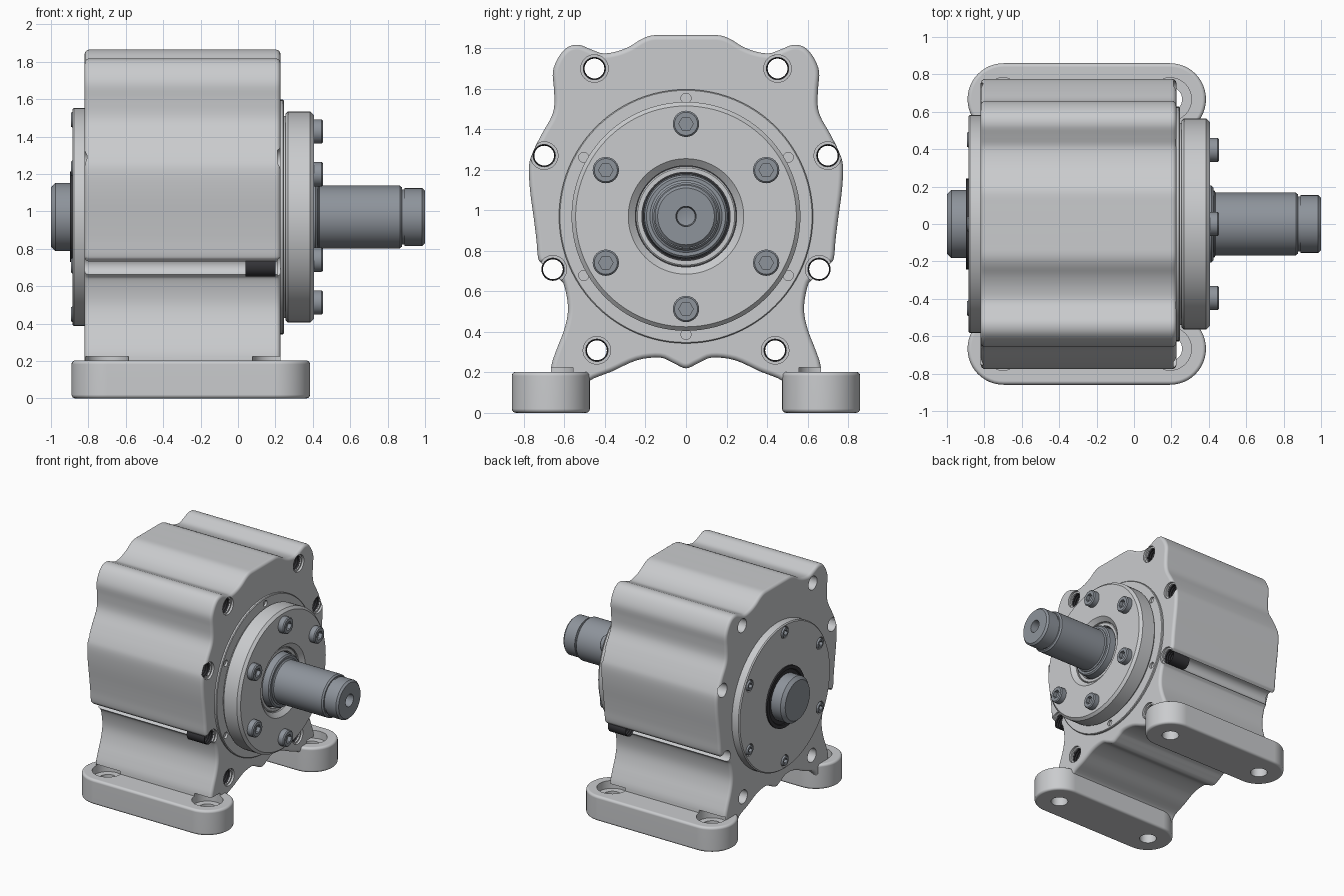
import bpy, bmesh, math

if "Cube" in bpy.data.objects:
    bpy.data.objects.remove(bpy.data.objects["Cube"])

CZ = 0.97  # height of the shaft axis


def material(name, rgb):
    m = bpy.data.materials.new(name)
    m.diffuse_color = (*rgb, 1)
    m.use_nodes = True
    m.node_tree.nodes["Principled BSDF"].inputs["Base Color"].default_value = m.diffuse_color
    return m


CAST = material("cast grey", (0.59, 0.60, 0.615))
STEEL = material("blue steel", (0.27, 0.295, 0.33))
DARK = material("dark seal", (0.035, 0.035, 0.04))


def finish(name, bm, mat):
    bmesh.ops.remove_doubles(bm, verts=bm.verts, dist=1e-5)
    bmesh.ops.recalc_face_normals(bm, faces=bm.faces)
    if bm.calc_volume(signed=True) < 0:
        bmesh.ops.reverse_faces(bm, faces=bm.faces)
    mesh = bpy.data.meshes.new(name)
    bm.to_mesh(mesh)
    bm.free()
    ob = bpy.data.objects.new(name, mesh)
    bpy.context.collection.objects.link(ob)
    mesh.materials.append(mat)
    return ob


def put(axis, u, a, b):
    return (u, a, b) if axis == "x" else (a, b, u)


def lathe(name, pts, mat, c=(0, CZ), seg=96, axis="x", ring=False):
    """Turn (position, radius) points about an axis; a negative radius makes a hexagon."""
    bm = bmesh.new()
    rows = []
    for u, r in pts:
        row = []
        for i in range(seg):
            t = 2 * math.pi * i / seg
            q = r if r >= 0 else -r * math.cos(math.pi / 6) / math.cos(t % (math.pi / 3) - math.pi / 6)
            row.append(bm.verts.new(put(axis, u, c[0] + q * math.cos(t), c[1] + q * math.sin(t))))
        rows.append(row)
    pairs = list(zip(rows, rows[1:])) + ([(rows[-1], rows[0])] if ring else [])
    for p, q in pairs:
        for i in range(seg):
            j = (i + 1) % seg
            bm.faces.new((p[i], p[j], q[j], q[i]))
    return finish(name, bm, mat)


def prism(name, outline, u0, u1, rnd, mat, axis):
    """Extrude a clockwise outline along an axis, with rounded end edges."""
    n = len(outline)
    normals = []
    for i in range(n):
        (a, b), (c, d) = outline[i - 3], outline[(i + 3) % n]
        l = math.hypot(c - a, d - b)
        normals.append(((d - b) / l, (a - c) / l))
    arc = [(rnd * (1 - math.cos(k * math.pi / 8)), rnd * (1 - math.sin(k * math.pi / 8))) for k in range(5)]
    sections = [(u0 + d, s) for d, s in arc] + [(u1 - d, s) for d, s in reversed(arc)]
    bm = bmesh.new()
    rows = [[bm.verts.new(put(axis, u, p[0] + m[0] * s, p[1] + m[1] * s))
             for p, m in zip(outline, normals)] for u, s in sections]
    for p, q in zip(rows, rows[1:]):
        for i in range(n):
            j = (i + 1) % n
            bm.faces.new((p[i], p[j], q[j], q[i]))
    bm.faces.new(rows[0])
    bm.faces.new(rows[-1])
    return finish(name, bm, mat)


def smooth_loop(pts, steps=4):
    out, n = [], len(pts)
    for i in range(n):
        p0, p1, p2, p3 = (pts[(i + k) % n] for k in (-1, 0, 1, 2))
        for s in range(steps):
            t = s / steps
            out.append(tuple(0.5 * (2 * b + (c - a) * t + (2 * a - 5 * b + 4 * c - d) * t * t
                                    + (3 * b - a - 3 * c + d) * t ** 3)
                             for a, b, c, d in zip(p0, p1, p2, p3)))
    return out


def cut(ob, cutters):
    bpy.context.view_layer.objects.active = ob
    for c in cutters:
        mod = ob.modifiers.new("cut", "BOOLEAN")
        mod.operation, mod.solver, mod.object = "DIFFERENCE", "MANIFOLD", c
        bpy.ops.object.modifier_apply(modifier=mod.name)
        bpy.data.objects.remove(c)


def circle6(r):
    return [(r * math.cos(math.radians(90 + 60 * k)), CZ + r * math.sin(math.radians(90 + 60 * k)))
            for k in range(6)]


def foot_cutters(s):
    return [lathe("cutter", [(-0.1, 0), (-0.1, 0.065), (0.14, 0.065), (0.14, 0.115), (0.225, 0.115), (0.225, 0)],
                  CAST, (x, s * 0.667), 40, "z") for x in (-0.70, 0.1925)]


# Housing: mirrored outline in y, z
half = [(0, 1.865), (.1, 1.865), (.17, 1.863), (.22, 1.845), (.277, 1.81), (.34, 1.785), (.41, 1.775),
        (.47, 1.795), (.53, 1.817), (.585, 1.805), (.63, 1.755), (.657, 1.685), (.652, 1.6), (.65, 1.52),
        (.665, 1.46), (.71, 1.38), (.755, 1.29), (.775, 1.22), (.77, 1.1), (.75, .95), (.738, .85),
        (.73, .765), (.71, .735), (.625, .66), (.602, .63), (.585, .55), (.585, .48), (.605, .40),
        (.64, .31), (.665, .23), (.66, .15), (.60, .09), (.52, .10), (.474, .16), (.365, .205),
        (.242, .26), (.128, .273), (.06, .245), (0, .22)]
outline = smooth_loop(half + [(-y, z) for y, z in half[-2:0:-1]])
housing = prism("housing", outline, -0.82, 0.227, 0.025, CAST, "x")

# Through holes with threaded inserts near the front
holes = [(s * y, z) for s in (-1, 1) for y, z in ((.452, 1.70), (.70, 1.27), (.657, .709), (.44, .309))]
cut(housing, [lathe("cutter", [(-1, 0), (-1, .055), (.21, .055), (.21, .068), (.4, .068), (.4, 0)],
                    CAST, h, 32) for h in holes])
thread = [(0.04 + 0.01 * i, 0.049 if i % 2 else 0.054) for i in range(17)]
for h in holes:
    lathe("threaded_insert", [(0.04, 0.057)] + thread + [(0.20, 0.057)], DARK, h, 32, ring=True)

# Feet: slabs with round ends and counterbored holes
for s, side in ((-1, "front"), (1, "back")):
    slab = []
    for cx, start in ((0.1925, 90), (-0.6975, -90)):
        for k in range(25):
            t = math.radians(start - 7.5 * k)
            slab.append((cx + 0.1925 * math.cos(t), s * 0.667 + 0.1925 * math.sin(t)))
    foot = prism(side + "_foot", slab, 0, 0.203, 0.02, CAST, "z")
    cut(foot, foot_cutters(s))
    cut(housing, foot_cutters(s))

# Front spigot ring with small blind holes
spigot = lathe("front_spigot", [(.18, 0), (.18, .627), (.24, .627), (.245, .622), (.245, 0)], CAST)
cut(spigot, [lathe("cutter", [(.215, 0), (.215, .025), (.3, .025), (.3, 0)], CAST, p, 20)
             for p in circle6(0.583)])

# Front flange with a chamfered bore
lathe("front_flange", [(.235, .25), (.235, .54), (.255, .54), (.255, .552), (.268, .565), (.385, .565),
                       (.405, .545), (.405, .285), (.375, .25)], CAST, ring=True)
lathe("front_seal", [(.24, 0), (.24, .251), (.335, .251), (.335, 0)], DARK)
lathe("seal_outer_ring", [(.3, .218), (.3, .247), (.365, .247), (.37, .24), (.37, .218)], CAST, ring=True)
lathe("shaft_collar", [(.3, .16), (.3, .212), (.415, .205), (.425, .195), (.425, .16)], STEEL, ring=True)

# Output shaft with centre hole
lathe("output_shaft", [(.2, 0), (.2, .178), (.43, .178), (.437, .168), (.865, .168), (.877, .158), (.877, .148),
                       (.89, .148), (.89, .154), (.985, .154), (1.0, .14), (1.0, .05), (.93, .045),
                       (.92, 0)], STEEL)


# Socket head bolts; d is the outward direction along x
def bolt(name, x, d, r, h, c):
    pts = [(x - d * 0.04, 0), (x - d * 0.04, r), (x + d * (h - 0.008), r), (x + d * h, r * 0.88),
           (x + d * h, -r * 0.55), (x + d * (h - 0.03), -r * 0.55), (x + d * (h - 0.03), 0)]
    lathe(name, pts, STEEL, c, 24)


for p in circle6(0.457):
    bolt("front_bolt", 0.405, 1, 0.065, 0.05, p)

# Back cover with recessed bolts
cover = lathe("back_cover", [(-.80, 0), (-.80, .584), (-.878, .584), (-.886, .576), (-.886, 0)], CAST)
cut(cover, [lathe("cutter", [(-.85, 0), (-.85, .048), (-.95, .048), (-.95, 0)], CAST, p, 24)
            for p in circle6(0.52)])
for p in circle6(0.52):
    bolt("back_bolt", -0.86, -1, 0.041, 0.034, p)

# Back seal and rear shaft end
lathe("back_seal", [(-.86, 0), (-.86, .242), (-.897, .242), (-.897, .215), (-.89, .21), (-.89, 0)], DARK)
lathe("rear_shaft", [(-.86, 0), (-.86, .183), (-.975, .183), (-1.0, .158), (-1.0, 0)], STEEL)

# Smooth shading with sharp edges kept, and flat faces shaded flat
bpy.ops.object.select_all(action="SELECT")
bpy.context.view_layer.objects.active = housing
bpy.ops.object.shade_smooth_by_angle(angle=math.radians(28))
for ob in bpy.context.selected_objects:
    mod = ob.modifiers.new("flat_faces", "WEIGHTED_NORMAL")
    mod.keep_sharp = True
